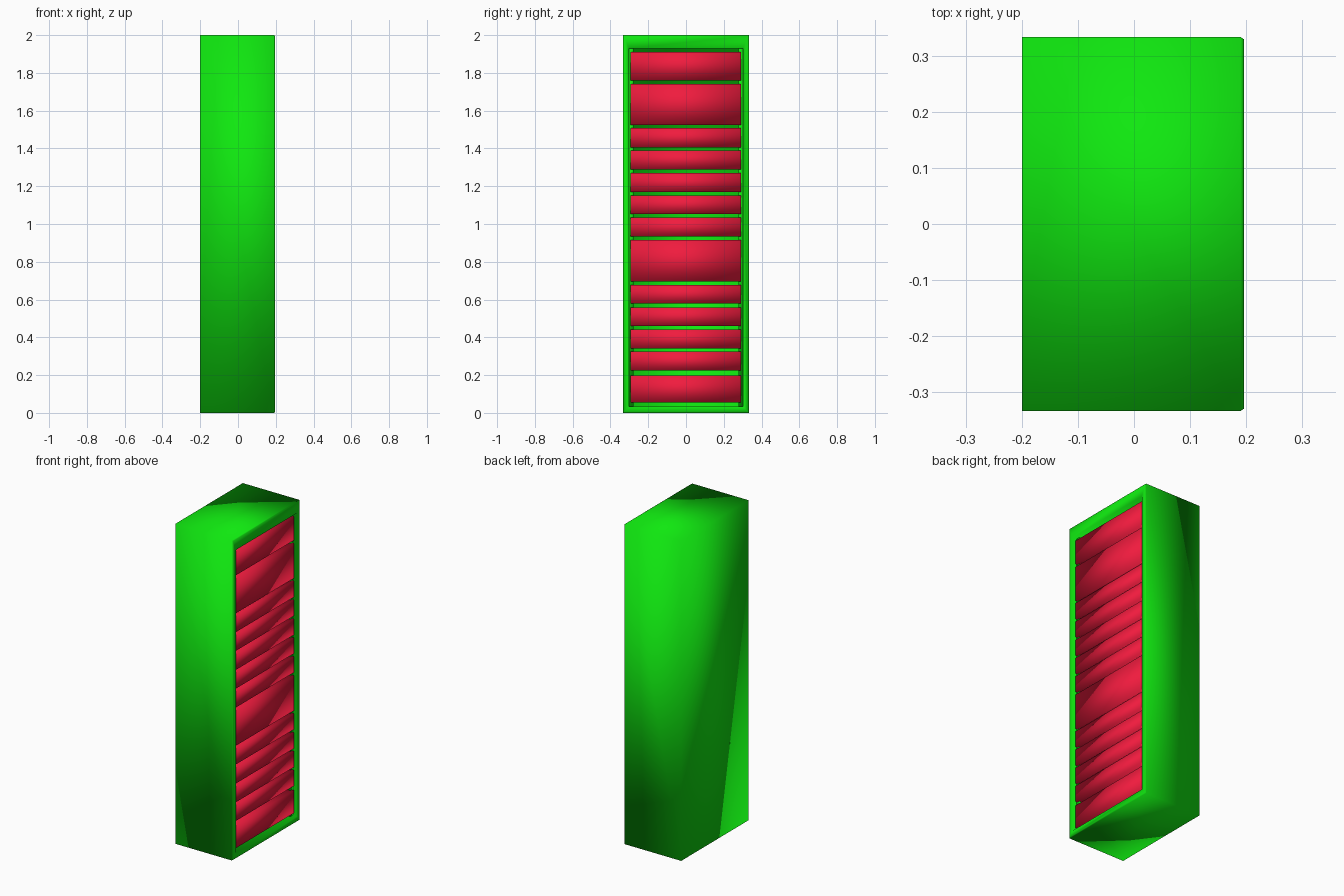
import bpy, bmesh
from mathutils import Vector

if "Cube" in bpy.data.objects:
    bpy.data.objects.remove(bpy.data.objects["Cube"])


def material(name, rgb):
    m = bpy.data.materials.new(name)
    m.diffuse_color = (*rgb, 1)
    m.use_nodes = True
    m.node_tree.nodes["Principled BSDF"].inputs["Base Color"].default_value = m.diffuse_color
    return m


GREEN = material("green_paint", (0.005, 0.8, 0.005))
RED = material("red_paint", (0.87, 0.011, 0.048))


def finish(bm, name, mat):
    bmesh.ops.recalc_face_normals(bm, faces=bm.faces)
    for f in bm.faces:
        f.smooth = True
    me = bpy.data.meshes.new(name)
    bm.to_mesh(me)
    bm.free()
    me.materials.append(mat)
    ob = bpy.data.objects.new(name, me)
    bpy.context.collection.objects.link(ob)
    return ob


def box(name, lo, hi, mat):
    bm = bmesh.new()
    lo, hi = Vector(lo), Vector(hi)
    bmesh.ops.create_cube(bm, size=1)
    for v in bm.verts:
        v.co = (lo + hi) / 2 + v.co * (hi - lo)
    return finish(bm, name, mat)


# Cabinet shell: rectangular loops run round the outside, the lip and the cavity
# each loop: x, half width, bottom z, top z
loops = [(-0.20, 0.333, 0.0, 2.0),
         (0.190, 0.333, 0.0, 2.0),
         (0.196, 0.329, 0.004, 1.996),
         (0.196, 0.302, 0.035, 1.93),
         (-0.18, 0.302, 0.035, 1.93)]
bm = bmesh.new()
rings = [[bm.verts.new((x, y, z)) for y, z in ((-w, b), (w, b), (w, t), (-w, t))]
         for x, w, b, t in loops]
for a, b in zip(rings, rings[1:]):
    for i in range(4):
        j = (i + 1) % 4
        bm.faces.new((a[i], a[j], b[j], b[i]))
bm.faces.new(rings[0])
bm.faces.new(rings[-1])
shell = finish(bm, "cabinet_shell", GREEN)

# Mounting rails in the two front corners of the cavity
for side, y0, y1 in (("left", -0.302, -0.277), ("right", 0.277, 0.302)):
    box(f"{side}_mounting_rail", (0.14, y0, 0.035), (0.168, y1, 1.93), GREEN)

# Rack units, bottom and top of each from the floor up
units = [(0.055, 0.198), (0.225, 0.325), (0.342, 0.442), (0.459, 0.559),
         (0.578, 0.678), (0.695, 0.915), (0.934, 1.034), (1.052, 1.152),
         (1.169, 1.269), (1.288, 1.388), (1.405, 1.507), (1.523, 1.741),
         (1.760, 1.910)]
for n, (z0, z1) in enumerate(units, 1):
    box(f"rack_unit_{n}", (-0.14, -0.293, z0), (0.182, 0.292, z1), RED)
